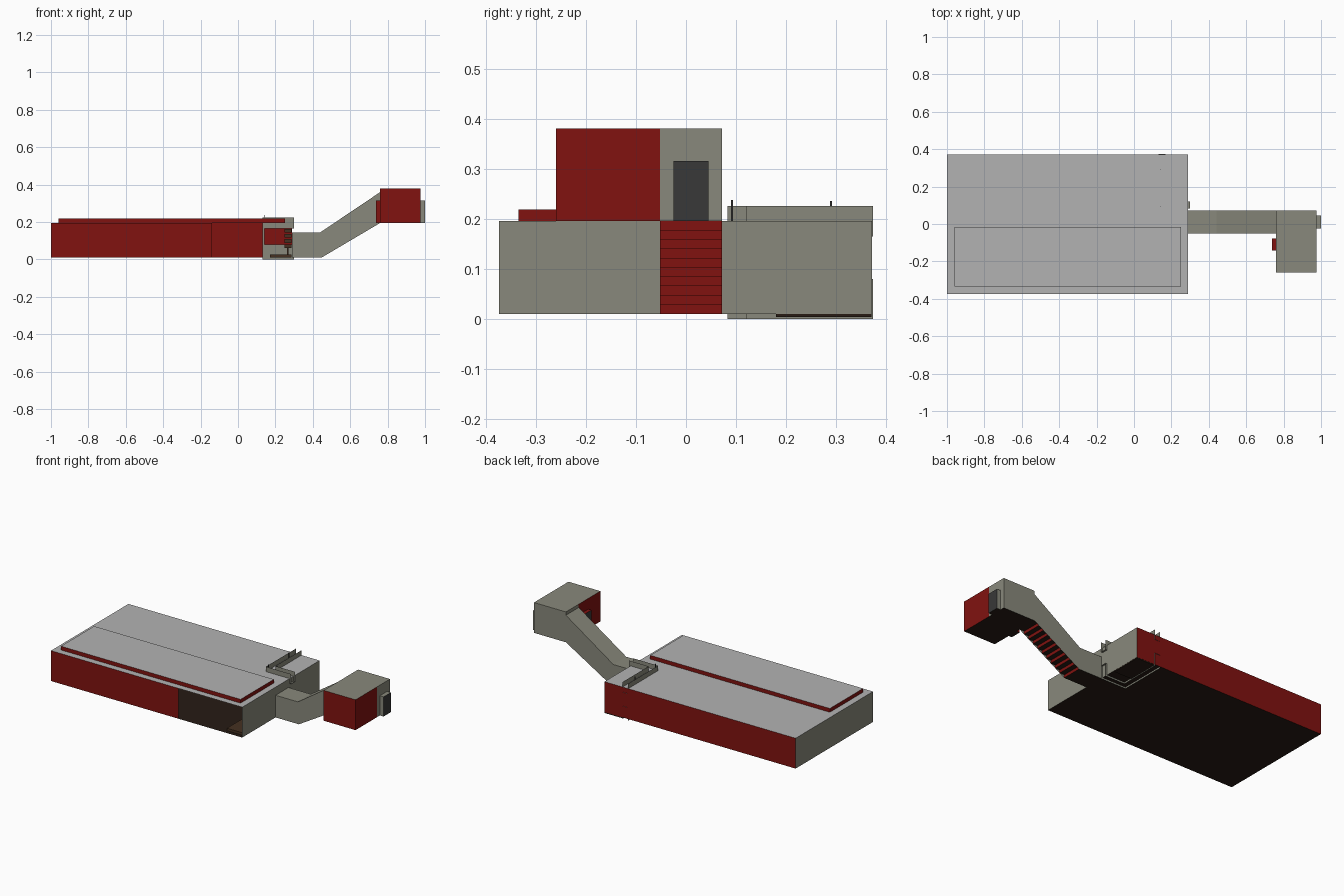
import bpy

if "Cube" in bpy.data.objects:
    bpy.data.objects.remove(bpy.data.objects["Cube"])

def mat(name, r, g, b):
    m = bpy.data.materials.new(name)
    m.diffuse_color = (r, g, b, 1)
    m.use_nodes = True
    m.node_tree.nodes["Principled BSDF"].inputs["Base Color"].default_value = m.diffuse_color
    return m

OLIVE = mat("olive", .25, .25, .2)
RED = mat("red", .22, .006, .005)
GREY = mat("roof_grey", .45, .45, .45)
DARK = mat("dark_door", .04, .04, .04)
BROWN = mat("floor_brown", .02, .011, .007)
WOOD = mat("wood", .06, .03, .015)

def panels(name, faces):
    """faces: list of (material, polygon points)"""
    verts, polys, mats, idx = [], [], [], []
    for m, pts in faces:
        if m not in mats:
            mats.append(m)
        polys.append(range(len(verts), len(verts) + len(pts)))
        verts += pts
        idx.append(mats.index(m))
    me = bpy.data.meshes.new(name)
    me.from_pydata(verts, [], [list(p) for p in polys])
    for m in mats:
        me.materials.append(m)
    for p, i in zip(me.polygons, idx):
        p.material_index = i
    ob = bpy.data.objects.new(name, me)
    bpy.context.collection.objects.link(ob)
    return ob

def xwall(x, y0, y1, z0, z1):   # faces +x
    return [(x, y0, z0), (x, y1, z0), (x, y1, z1), (x, y0, z1)]

def ywall(y, x0, x1, z0, z1):   # faces -y
    return [(x0, y, z0), (x1, y, z0), (x1, y, z1), (x0, y, z1)]

def flat(z, x0, x1, y0, y1):    # faces +z
    return [(x0, y0, z), (x1, y0, z), (x1, y1, z), (x0, y1, z)]

def shell(name, x, y, z, **sides):
    """box built only from the named sides, each with its own material"""
    geo = dict(left=xwall(x[0], *y, *z)[::-1], right=xwall(x[1], *y, *z),
               front=ywall(y[0], *x, *z), back=ywall(y[1], *x, *z)[::-1],
               bottom=flat(z[0], *x, *y)[::-1], top=flat(z[1], *x, *y))
    return panels(name, [(m, geo[s]) for s, m in sides.items()])

def box(name, x, y, z, m):
    return shell(name, x, y, z, left=m, right=m, front=m, back=m, bottom=m, top=m)

# main hall shell, open at the front right
HY, HZ = (-.052, .072), (.01, .145)
Y0, Y1, Z0, Z1 = -.374, .372, .01, .195
shell("main_hall", (-1, .29), (Y0, Y1), (Z0, Z1),
      left=OLIVE, back=RED, top=GREY, bottom=BROWN)
panels("hall_front_wall", [(RED, ywall(Y0, -1, -.14, Z0, Z1))])
panels("hall_right_wall", [(OLIVE, xwall(.29, Y0, HY[0], Z0, Z1)),
                           (OLIVE, xwall(.29, HY[1], Y1, Z0, Z1)),
                           (OLIVE, xwall(.29, *HY, HZ[1], Z1))])

# raised roof strip
shell("roof_strip", (-.96, .252), (-.335, -.015), (Z1, .218),
      left=RED, right=RED, front=RED, back=RED, top=GREY)

# corner booth: hollow L-shaped walls with a window band, open at the ends
def booth_band(name, z0, z1, cap_z, back_end):
    a, b, c, d, e = .13, .168, .083, .12, .30
    faces = [(OLIVE, ywall(c, a, e, z0, z1)),
             (OLIVE, ywall(d, b, e, z0, z1)[::-1]),
             (OLIVE, xwall(a, c, back_end, z0, z1)[::-1]),
             (OLIVE, xwall(b, d, back_end, z0, z1)),
             (OLIVE, flat(cap_z, a, e, c, d)),
             (OLIVE, flat(cap_z, a, b, d, back_end))]
    panels(name, faces)

booth_band("booth_lower_wall", 0, .08, .08, .374)
booth_band("booth_upper_wall", .165, .225, .165, .374)
box("booth_corner_post", (.13, .142), (.083, .095), (.08, .165), OLIVE)
box("booth_floor", (.17, .289), (.18, .371), (.004, .012), BROWN)
for i, (y, z) in enumerate([(.092, .237), (.29, .235)]):
    box(f"booth_pole_{i}", (.138, .142), (y - .002, y + .002), (.08, z), DARK)

# stand inside the front corner
box("stand_base", (.17, .285), (-.35, -.2), (.011, .026), WOOD)
box("stand_pole", (.262, .27), (-.28, -.272), (.026, .06), WOOD)
for k in range(4):
    z = .06 + .028 * k
    box(f"stand_shelf_{k}", (.248, .285), (-.3, -.25), (z, z + .02), WOOD)

# stair passage: side profile, roof, floor and stepped underside
prof = [(.29, .01), (.447, .01), (.76, Z1), (.76, .36), (.44, .145), (.29, .145)]

def strip(p, q):                # sheet between two profile points
    return [(p[0], HY[0], p[1]), (q[0], HY[0], q[1]),
            (q[0], HY[1], q[1]), (p[0], HY[1], p[1])]

panels("passage", [(OLIVE, [(x, HY[0], z) for x, z in prof]),
                   (OLIVE, [(x, HY[1], z) for x, z in prof][::-1]),
                   (OLIVE, strip(prof[4], prof[3])),
                   (OLIVE, strip(prof[5], prof[4])),
                   (BROWN, strip(prof[0], prof[1]))])
N, steps = 10, []
dx, dz = (.76 - .447) / N, (Z1 - .01) / N
for k in range(N):
    x, z = .447 + k * dx, .01 + k * dz
    steps += [(RED, strip((x, z), (x, z + dz))),
              (BROWN, strip((x, z + dz), (x + dx, z + dz)))]
panels("stairs", steps)

# upper room
RX, RY, RZ = (.76, .975), (-.26, HY[1]), (Z1, .38)
shell("upper_room", RX, RY, RZ, front=RED, back=OLIVE, top=OLIVE, bottom=BROWN)
panels("upper_room_ends", [
    (RED, xwall(RX[0], RY[0], HY[0], *RZ)[::-1]),
    (OLIVE, xwall(RX[0], *HY, .36, RZ[1])[::-1]),
    (RED, xwall(RX[1], RY[0], HY[0], *RZ)),
    (OLIVE, xwall(RX[1], HY[0], -.025, *RZ)),
    (OLIVE, xwall(RX[1], .045, HY[1], *RZ)),
    (OLIVE, xwall(RX[1], -.025, .045, .315, RZ[1]))])

# shallow door boxes on both ends
shell("right_door", (.975, 1), (-.025, .045), (Z1, .315), right=DARK,
      front=OLIVE, back=OLIVE, top=OLIVE, bottom=BROWN)
shell("left_door", (.738, .76), (-.143, -.077), (Z1, .315), left=DARK,
      front=RED, back=RED, top=RED, bottom=BROWN)
